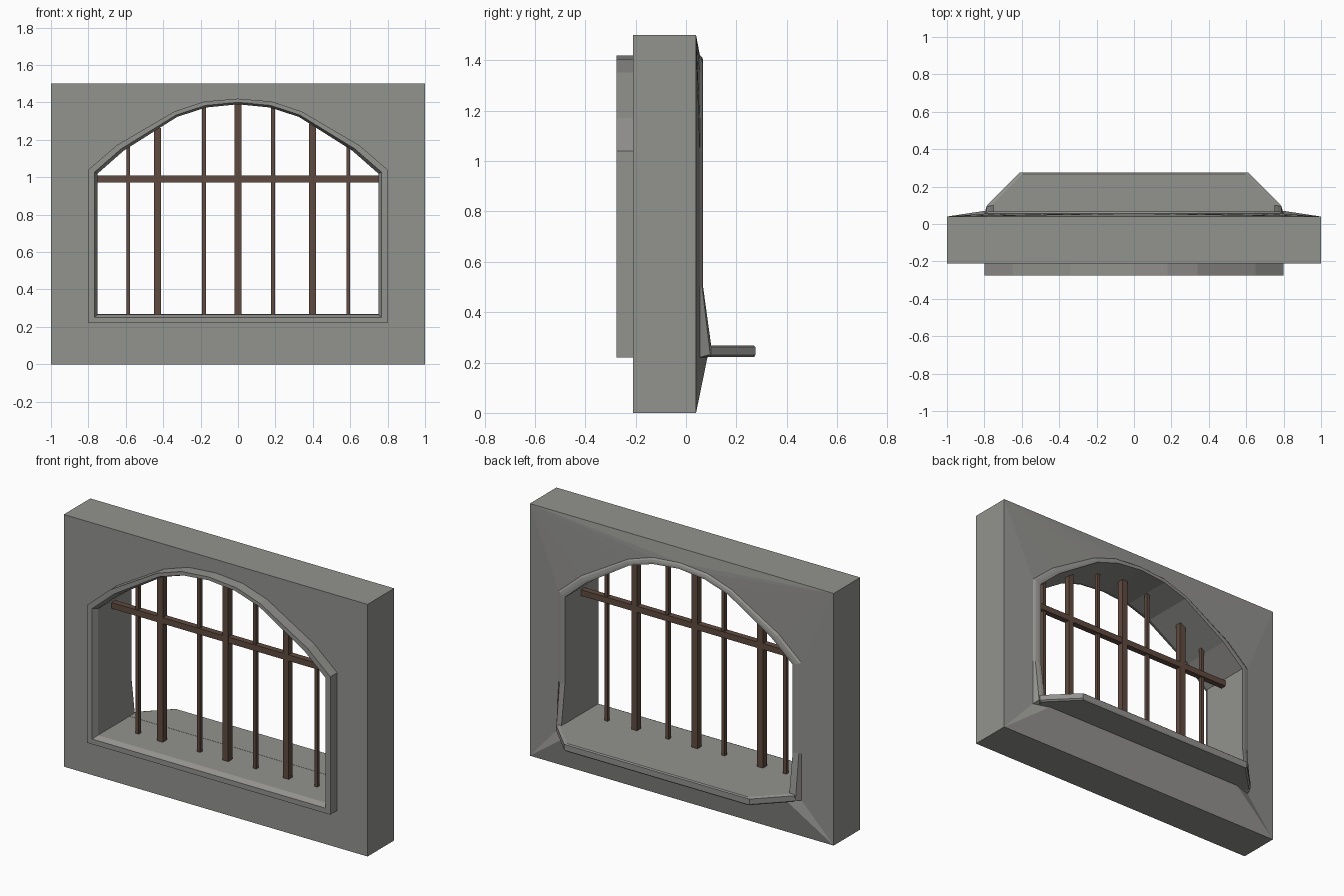
import bpy, bmesh
from mathutils import Vector

if "Cube" in bpy.data.objects:
    bpy.data.objects.remove(bpy.data.objects["Cube"])


def material(name, rgb):
    m = bpy.data.materials.new(name)
    m.diffuse_color = (*rgb, 1)
    m.use_nodes = True
    m.node_tree.nodes["Principled BSDF"].inputs["Base Color"].default_value = m.diffuse_color
    return m


STONE = material("grey stone", (0.29, 0.288, 0.275))
WOOD = material("dark brown", (0.115, 0.07, 0.05))


def finish(bm, name, mat):
    bmesh.ops.recalc_face_normals(bm, faces=bm.faces)
    me = bpy.data.meshes.new(name)
    bm.to_mesh(me)
    bm.free()
    ob = bpy.data.objects.new(name, me)
    me.materials.append(mat)
    bpy.context.collection.objects.link(ob)
    return ob


# Right half of the arched opening: (outer x, outer z, inner x, inner z)
half = [(0.70, 0.22, 0.66, 0.267), (0.80, 0.22, 0.75, 0.267),
        (0.80, 0.50, 0.75, 0.50), (0.80, 1.04, 0.75, 1.02),
        (0.65, 1.17, 0.61, 1.143), (0.34, 1.352, 0.325, 1.323),
        (0.18, 1.405, 0.17, 1.373)]
loop = half + [(0, 1.42, 0, 1.39)] + [(-a, b, -c, d) for a, b, c, d in reversed(half)]


def ring(bm, t, y):
    """Arch loop; t runs from outer to inner edge, y is a number or rule."""
    out = []
    for a, b, c, d in loop:
        yy = y(a, b) if callable(y) else y
        out.append(bm.verts.new((a + (c - a) * t, yy, b + (d - b) * t)))
    return out


def back_wall_y(x, z):
    # wall swells toward the opening, mostly under the sill
    return 0.085 if z < 0.3 and abs(x) < 0.75 else 0.055


def back_frame_y(x, z):
    # frame flares outward at its foot
    return 0.10 if z < 0.3 else 0.068


def bridge(bm, a, b):
    n = len(a)
    for i in range(n):
        j = (i + 1) % n
        bm.faces.new((a[i], a[j], b[j], b[i]))


# Wall slab with the arched hole
bm = bmesh.new()
corners = [(-1, 0), (1, 0), (1, 1.5), (-1, 1.5)]
rects = []
for y, rule, nrm in ((-0.21, -0.21, -1), (0.04, back_wall_y, 1)):
    rect = [bm.verts.new((x, y, z)) for x, z in corners]
    hole = ring(bm, 0, rule)
    edges = [bm.edges.new((vs[i], vs[(i + 1) % len(vs)]))
             for vs in (rect, hole) for i in range(len(vs))]
    bmesh.ops.triangle_fill(bm, use_beauty=True, edges=edges, normal=Vector((0, nrm, 0)))
    rects.append(rect)
bridge(bm, *rects)
finish(bm, "wall", STONE)

# Stone surround running through the wall
bm = bmesh.new()
section = [(0, -0.21), (0, -0.275), (0.65, -0.275), (1, -0.245),
           (1, back_frame_y), (0.65, back_frame_y),
           (0.25, lambda x, z: back_frame_y(x, z) - 0.004), (0, back_wall_y)]
rings = [ring(bm, t, y) for t, y in section]
for a, b in zip(rings, rings[1:]):
    bridge(bm, a, b)
finish(bm, "arched_surround", STONE)

# Projecting sill with cut corners
bm = bmesh.new()
plan = [(-0.76, 0.05), (0.76, 0.05), (0.785, 0.10), (0.61, 0.275), (-0.61, 0.275), (-0.785, 0.10)]
levels = [(0.222, 0.985), (0.23, 1), (0.262, 1), (0.268, 0.975)]
lv = [[bm.verts.new((x * s, y * s, z)) for x, y in plan] for z, s in levels]
for a, b in zip(lv, lv[1:]):
    bridge(bm, a, b)
bm.faces.new(lv[0])
bm.faces.new(lv[-1])
finish(bm, "sill", STONE)


def box(name, lo, hi):
    bm = bmesh.new()
    bmesh.ops.create_cube(bm, size=1)
    for v in bm.verts:
        v.co = [lo[i] if v.co[i] < 0 else hi[i] for i in range(3)]
    return finish(bm, name, WOOD)


def arch_height(x):
    pts = [(c, d) for _, _, c, d in loop[3:8]]
    for (x1, z1), (x0, z0) in zip(pts, pts[1:]):
        if x0 <= abs(x) <= x1:
            return z0 + (z1 - z0) * (abs(x) - x0) / (x1 - x0)
    return 1.0


# Upright bars and the cross rail
Y = -0.10
for x, w in ((-0.587, 0.02), (-0.431, 0.038), (-0.182, 0.02), (0, 0.038),
             (0.187, 0.02), (0.398, 0.036), (0.589, 0.02)):
    r = w / 2
    box("upright_bar", (x - r, Y - r, 0.262), (x + r, Y + r, arch_height(x) + 0.008))
box("cross_rail", (-0.752, Y - 0.018, 0.972), (0.752, Y + 0.018, 1.008))
